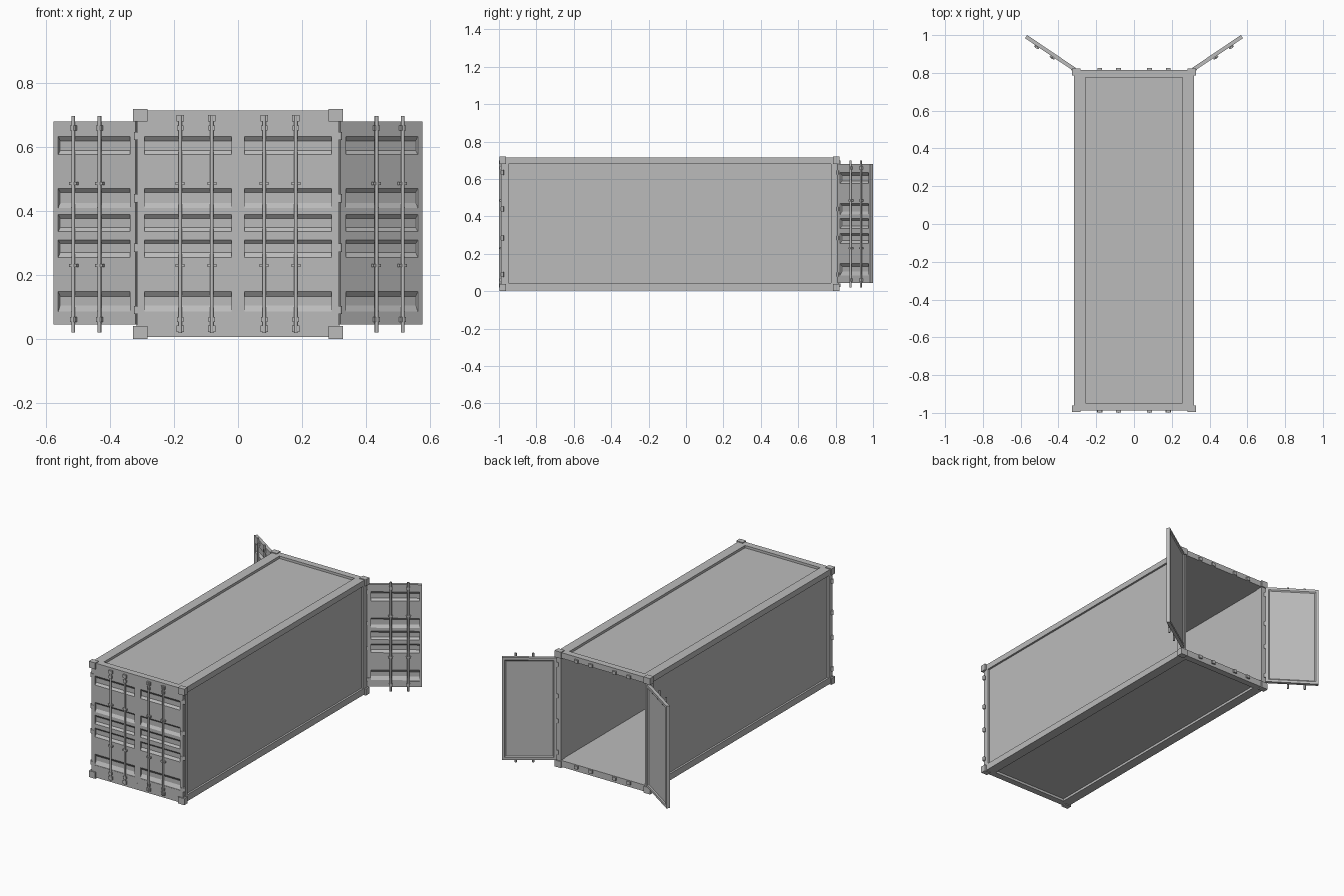
import bpy, bmesh
from math import radians, sin, cos
from mathutils import Matrix, Vector

cube = bpy.data.objects.get("Cube")
if cube:
    bpy.data.objects.remove(cube, do_unlink=True)

grey = bpy.data.materials.new("light_grey_steel")
grey.use_nodes = True
STEEL = (0.5, 0.5, 0.5, 1)
grey.diffuse_color = STEEL
grey.node_tree.nodes["Principled BSDF"].inputs["Base Color"].default_value = STEEL


def add_box(bm, x, y, z):
    """Box between (low, high) pairs; returns its vertices."""
    verts = bmesh.ops.create_cube(bm, size=1)["verts"]
    for v in verts:
        v.co = Vector([(a + b) / 2 + c * (b - a) for (a, b), c in zip((x, y, z), v.co)])
    return verts


def add_rod(bm, x, y, z, radius):
    place = Matrix.Translation((x, y, (z[0] + z[1]) / 2))
    bmesh.ops.create_cone(bm, cap_ends=True, segments=8, radius1=radius, radius2=radius,
                          depth=z[1] - z[0], matrix=place)


def finish(name, bm, matrix=None):
    if matrix:
        bmesh.ops.transform(bm, matrix=matrix, verts=bm.verts)
    bmesh.ops.recalc_face_normals(bm, faces=bm.faces)
    mesh = bpy.data.meshes.new(name)
    bm.to_mesh(mesh)
    bm.free()
    mesh.materials.append(grey)
    obj = bpy.data.objects.new(name, mesh)
    bpy.context.collection.objects.link(obj)
    return obj


# Overall sizes
HALF, FRONT, BACK = 0.318, -0.988, 0.815
LOW, SILL, HEAD, TOP = 0.005, 0.045, 0.68, 0.715
POST = 0.03


def mirror_pair(a, b, side):
    return tuple(sorted((a * side, b * side)))


# Frame: long rails, corner posts, headers and sills
bm = bmesh.new()
for side in (-1, 1):
    for z in ((LOW, SILL), (HEAD, TOP)):
        add_box(bm, mirror_pair(0.258, HALF, side), (FRONT + 0.04, BACK - 0.04), z)
    for y in ((FRONT + 0.02, FRONT + 0.04), (BACK - 0.04, BACK)):
        add_box(bm, mirror_pair(HALF - POST, HALF, side), y, (SILL, HEAD))
for z in ((LOW, SILL), (HEAD, TOP)):
    for y in ((FRONT, FRONT + 0.04), (BACK - 0.04, BACK)):
        add_box(bm, (-HALF, HALF), y, z)
finish("frame", bm)

# Corner blocks
bm = bmesh.new()
for side in (-1, 1):
    for y in ((-0.996, -0.962), (0.786, 0.822)):
        for z in ((0, 0.04), (0.68, 0.72)):
            add_box(bm, mirror_pair(0.284, 0.328, side), y, z)
finish("corner_blocks", bm)

# Wall, roof and floor panels set back from the frame
bm = bmesh.new()
span = (FRONT + 0.03, BACK - 0.03)
for side in (-1, 1):
    add_box(bm, mirror_pair(0.292, 0.306, side), span, (SILL - 0.01, HEAD + 0.01))
finish("side_walls", bm)
bm = bmesh.new()
add_box(bm, (-0.295, 0.295), span, (HEAD, TOP - 0.015))
finish("roof", bm)
bm = bmesh.new()
add_box(bm, (-0.295, 0.295), span, (LOW + 0.015, SILL))
finish("floor", bm)

# Door shape in local axes: x away from hinge, y outward, z up
WIDTH, THICK = 0.31, 0.02
RIM_X, RIM_LOW, RIM_HIGH = (0.022, 0.294), 0.08, 0.64
BARS = (0.133, 0.232)
# Each groove: top edge, deep top, deep bottom, bottom edge
GROOVES = ((0.634, 0.62, 0.59, 0.577), (0.47, 0.458, 0.426, 0.41), (0.39, 0.377, 0.348, 0.336),
           (0.31, 0.298, 0.27, 0.255), (0.148, 0.133, 0.105, 0.085))


def make_door(name, matrix):
    # Back plate with a bevelled sunken panel
    bm = bmesh.new()
    add_box(bm, (0, WIDTH), (0, 0.006), (SILL, HEAD))
    bm.normal_update()
    inner = [f for f in bm.faces if f.normal.y < -0.9]
    bmesh.ops.inset_region(bm, faces=inner, thickness=0.022)
    bmesh.ops.inset_region(bm, faces=inner, thickness=0.01, depth=-0.005)
    # Outer rim
    for x in ((0, RIM_X[0]), (RIM_X[1], WIDTH)):
        add_box(bm, x, (0.006, THICK), (SILL, HEAD))
    for z in ((SILL, RIM_LOW), (RIM_HIGH, HEAD)):
        add_box(bm, RIM_X, (0.006, THICK), z)
    finish(name + "_panel", bm, matrix)

    # Corrugated face extruded across the opening
    bm = bmesh.new()
    profile = [(0.006, RIM_LOW), (0.006, RIM_HIGH), (0.018, RIM_HIGH)]
    for groove in GROOVES:
        profile += list(zip((0.018, 0.007, 0.007, 0.018), groove))
    profile.append((0.018, RIM_LOW))
    face = bm.faces.new([bm.verts.new((RIM_X[0], y, z)) for y, z in profile])
    new = bmesh.ops.extrude_face_region(bm, geom=[face])["geom"]
    moved = [v for v in new if isinstance(v, bmesh.types.BMVert)]
    bmesh.ops.translate(bm, verts=moved, vec=(RIM_X[1] - RIM_X[0], 0, 0))
    finish(name + "_corrugation", bm, matrix)

    # Locking bars with their guides
    bm = bmesh.new()
    for x in BARS:
        add_rod(bm, x, 0.026, (0.02, 0.698), 0.006)
        for z in (0.486, 0.23):
            add_box(bm, (x - 0.014, x + 0.014), (0.016, 0.029), (z - 0.005, z + 0.005))
        for z in (0.06, 0.66):
            add_box(bm, (x - 0.01, x + 0.01), (0.018, 0.03), (z - 0.008, z + 0.008))
    bars = finish(name + "_locking_bars", bm, matrix)

    # Hinges
    bm = bmesh.new()
    for z in (0.09, 0.285, 0.44, 0.635):
        add_rod(bm, -0.004, 0.014, (z - 0.013, z + 0.013), 0.008)
        add_box(bm, (-0.004, 0.014), (0.014, 0.023), (z - 0.01, z + 0.01))
    hinges = finish(name + "_hinges", bm, matrix)
    for obj in (bars, hinges):
        bpy.context.view_layer.objects.active = obj
        for other in bpy.context.selected_objects:
            other.select_set(False)
        obj.select_set(True)
        bpy.ops.object.shade_smooth_by_angle(angle=radians(50))


def door_matrix(side, origin, along, outward):
    columns = [(side * along[0], along[1], 0), (side * outward[0], outward[1], 0), (0, 0, 1)]
    turn = Matrix(columns).transposed().to_4x4()
    return Matrix.Translation((side * origin[0], origin[1], 0)) @ turn


swing = radians(34)
for side, label in ((1, "left"), (-1, "right")):
    make_door("front_" + label + "_door",
              door_matrix(side, (0.314, FRONT + THICK), (-1, 0), (0, -1)))
    make_door("rear_" + label + "_door",
              door_matrix(side, (0.309, 0.827), (cos(swing), sin(swing)), (sin(swing), -cos(swing))))

# Bar keepers on the headers and sills at both ends
bm = bmesh.new()
for side in (-1, 1):
    for bar in BARS:
        x = side * (0.314 - bar)
        for z in (0.032, 0.69):
            for y in ((FRONT - 0.01, FRONT), (BACK, BACK + 0.01)):
                add_box(bm, (x - 0.012, x + 0.012), y, (z - 0.01, z + 0.01))
finish("bar_keepers", bm)

# Inner filler closing the seam between the front doors
bm = bmesh.new()
add_box(bm, (-0.006, 0.006), (FRONT + 0.001, FRONT + 0.018), (SILL, HEAD))
finish("front_door_seal", bm)
